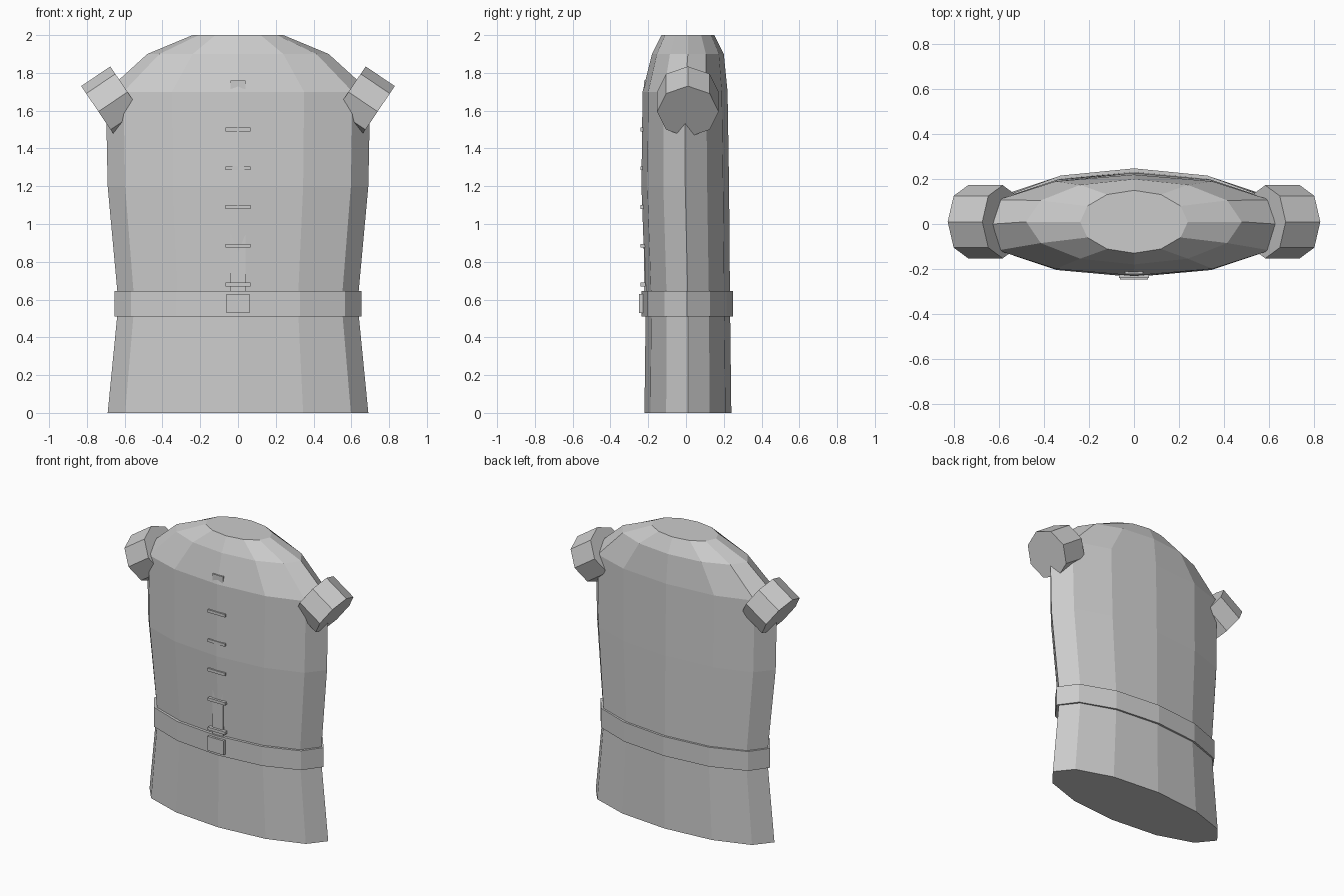
import bpy, bmesh, math
from mathutils import Matrix, Vector

if "Cube" in bpy.data.objects:
    bpy.data.objects.remove(bpy.data.objects["Cube"])


def finish(bm, name):
    bmesh.ops.recalc_face_normals(bm, faces=bm.faces)
    me = bpy.data.meshes.new(name)
    bm.to_mesh(me)
    bm.free()
    ob = bpy.data.objects.new(name, me)
    bpy.context.collection.objects.link(ob)
    return ob


def loft(name, levels, sides=12):
    """Stack elliptical rings given as (z, half width, front y, back y)."""
    bm = bmesh.new()
    rings = []
    for z, hx, front, back in levels:
        cy, hy = (front + back) / 2, (back - front) / 2
        rings.append([bm.verts.new((hx * math.cos(a), cy + hy * math.sin(a), z))
                      for a in (2 * math.pi * i / sides for i in range(sides))])
    for lo, hi in zip(rings, rings[1:]):
        for i in range(sides):
            j = (i + 1) % sides
            bm.faces.new((lo[i], lo[j], hi[j], hi[i]))
    bm.faces.new(rings[0][::-1])
    bm.faces.new(rings[-1])
    return finish(bm, name)


def box(name, x, y, z):
    bm = bmesh.new()
    size = [b - a for a, b in (x, y, z)]
    mid = [(a + b) / 2 for a, b in (x, y, z)]
    bmesh.ops.create_cube(bm, size=1, matrix=Matrix.Translation(mid) @ Matrix.Diagonal((*size, 1)))
    return finish(bm, name)


# Tunic body and shoulders
loft("tunic_body", [
    (0.00, 0.69, -0.22, 0.24),
    (0.58, 0.633, -0.213, 0.233),
    (1.20, 0.69, -0.236, 0.228),
    (1.70, 0.70, -0.23, 0.22),
    (1.90, 0.48, -0.18, 0.20),
    (2.00, 0.24, -0.13, 0.15)])

# Belt and buckle
loft("belt", [(0.51, 0.655, -0.235, 0.248), (0.645, 0.655, -0.235, 0.248)])
box("belt_buckle", (-0.062, 0.062), (-0.248, -0.21), (0.53, 0.63))

# Front placket and its fastening bars
box("front_placket", (-0.04, 0.04), (-0.223, -0.19), (0.60, 1.76))
for i in range(5):
    z = 0.68 + i * 0.205
    box(f"fastening_bar_{i + 1}", (-0.066, 0.066), (-0.24, -0.215), (z - 0.01, z + 0.01))

# Octagonal sleeve caps
for side, label in ((1, "left"), (-1, "right")):
    axis = Vector((side * 0.83, 0, -0.56)).normalized()
    across = Vector((0, 1, 0))
    rot = Matrix((across, axis.cross(across), axis)).transposed().to_4x4()
    bm = bmesh.new()
    bmesh.ops.create_cone(bm, cap_ends=True, segments=8, radius1=0.163, radius2=0.163, depth=0.186,
                          matrix=Matrix.Translation((side * 0.662, 0.01, 1.647)) @ rot)
    finish(bm, f"sleeve_cap_{label}")
